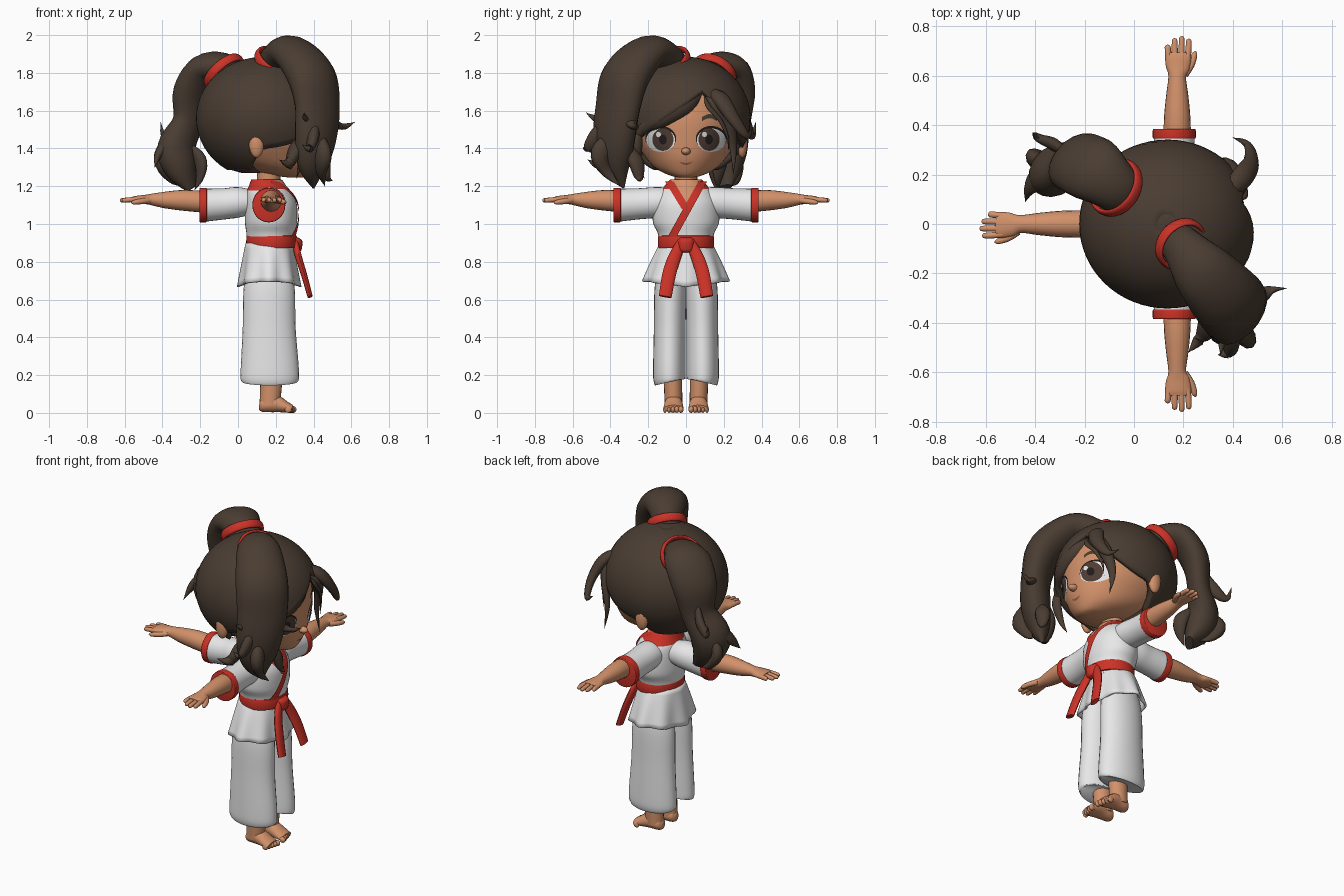
import bpy, math
from mathutils import Vector
from mathutils.bvhtree import BVHTree


def material(name, rgb):
    m = bpy.data.materials.new(name)
    m.diffuse_color = (*rgb, 1)
    return m


HAIR = material("dark_brown_hair", (0.068, 0.046, 0.032))
SKIN = material("warm_skin", (0.65, 0.285, 0.145))
WHITE = material("white_cloth", (0.8, 0.8, 0.8))
RED = material("red_trim", (0.6, 0.032, 0.02))
IRIS = material("brown_iris", (0.075, 0.046, 0.034))
BLACK = material("near_black", (0.015, 0.011, 0.01))
LIP = material("lip_brown", (0.36, 0.1, 0.06))


def mesh_object(name, verts, faces, mats, rule=None, thick=0):
    me = bpy.data.meshes.new(name)
    me.from_pydata([tuple(v) for v in verts], [], faces)
    for m in mats:
        me.materials.append(m)
    for p in me.polygons:
        p.use_smooth = True
        if rule:
            p.material_index = rule(p.center)
    me.set_sharp_from_angle(angle=math.radians(50))
    ob = bpy.data.objects.new(name, me)
    bpy.context.collection.objects.link(ob)
    if thick:
        mod = ob.modifiers.new("thickness", 'SOLIDIFY')
        mod.thickness, mod.offset = thick, -1
    return ob


def spline(pts, steps):
    out = []
    p = [pts[0]] + list(pts) + [pts[-1]]
    for i in range(1, len(p) - 2):
        for s in range(steps):
            t = s / steps
            out.append([0.5 * (2 * b + (c - a) * t + (2 * a - 5 * b + 4 * c - d) * t * t
                               + (3 * b - a - 3 * c + d) * t ** 3)
                        for a, b, c, d in zip(p[i - 1], p[i], p[i + 1], p[i + 2])])
    return out + [list(pts[-1])]


def tube(name, pts, mats, ref=(1, 0, 0), n=20, steps=5, rule=None, axis=None):
    """Smooth tapered tube; points are x, y, z, half width across ref, half width along ref."""
    path = spline(pts, steps)
    verts, faces, ref = [], [], Vector(ref)
    for i, q in enumerate(path):
        t = Vector(path[min(i + 1, len(path) - 1)][:3]) - Vector(path[max(i - 1, 0)][:3])
        t = Vector(axis) if axis else t
        side = ref.cross(t).normalized()
        up = t.cross(side).normalized()
        for k in range(n):
            a = 2 * math.pi * k / n
            verts.append(Vector(q[:3]) + side * (max(q[3], .001) * math.cos(a))
                         + up * (max(q[4], .001) * math.sin(a)))
    for i in range(len(path) - 1):
        for k in range(n):
            a, b = i * n + k, i * n + (k + 1) % n
            faces.append((a, b, b + n, a + n))
    faces += [tuple(range(n))[::-1], tuple(range(len(verts) - n, len(verts)))]
    return mesh_object(name, verts, faces, mats, rule)


UP = (0, 0, 1)


def ball(name, loc, rad, mat):
    bpy.ops.mesh.primitive_uv_sphere_add(segments=20, ring_count=12, location=loc)
    ob = bpy.context.object
    ob.name, ob.scale = name, rad
    ob.data.materials.append(mat)
    bpy.ops.object.shade_smooth()


def closed_sheet(name, f, nu, nv, mat, thick):
    verts = [f(2 * math.pi * i / nu, j / nv) for j in range(nv + 1) for i in range(nu)]
    faces = [(j * nu + i, (j + 1) * nu + i, (j + 1) * nu + (i + 1) % nu, j * nu + (i + 1) % nu)
             for j in range(nv) for i in range(nu)]
    return mesh_object(name, verts, faces, [mat], thick=thick)


def front_grid(name, target, f, nu, nv, mat, off):
    """Thin painted patch dropped onto the +x side of a target; f(u, v) gives y, z."""
    me = target.data
    tree = BVHTree.FromPolygons([v.co for v in me.vertices], [tuple(p.vertices) for p in me.polygons])
    verts = []
    for j in range(nv + 1):
        for i in range(nu + 1):
            y, z = f(i / nu, j / nv)
            hit = tree.ray_cast(Vector((2, y, z)), Vector((-1, 0, 0)))[0]
            verts.append(((hit.x if hit else 0.17) + off, y, z))
    w = nu + 1
    faces = [(j * w + i, j * w + i + 1, (j + 1) * w + i + 1, (j + 1) * w + i)
             for j in range(nv) for i in range(nu)]
    ob = mesh_object(name, verts, faces, [mat])
    if sum(p.normal.x for p in ob.data.polygons) < 0:
        ob.data.flip_normals()
    return ob


def oval(name, target, cy, cz, ry, rz, mat, off):
    front_grid(name, target, lambda u, v: (cy - v * ry * math.cos(6.2832 * u), cz - v * rz * math.sin(6.2832 * u)),
               28, 6, mat, off)


def strip(name, target, a, b, w, mat, off):
    front_grid(name, target, lambda u, v: (a[0] + (b[0] - a[0]) * v + w * (u - .5), a[1] + (b[1] - a[1]) * v),
               4, 14, mat, off)


# head, ears, neck
head = tube("head", [(.32, 0, 1.245, .03, .04), (.29, 0, 1.257, .085, .1), (.225, 0, 1.295, .16, .19),
                     (.165, 0, 1.36, .22, .275), (.145, 0, 1.45, .272, .305), (.13, 0, 1.57, .3, .32),
                     (.13, 0, 1.70, .26, .28), (.13, 0, 1.82, .13, .14)], [SKIN], n=48, steps=6, axis=UP)
tube("neck", [(.16, 0, 1.12, .075, .07), (.16, 0, 1.2, .06, .06), (.17, 0, 1.33, .065, .07)], [SKIN], axis=UP)
ball("nose", (.448, 0, 1.385), (.034, .024, .02), SKIN)
for s in (-1, 1):
    ball("ear", (.098, s * .297, 1.425), (.04, .028, .074), SKIN)

# painted face
front_grid("lips", head, lambda u, v: (-.038 + .076 * u, 1.318 + .012 * (2 * u - 1) ** 2
           + (v - .5) * .012 * (1 - (2 * u - 1) ** 2)), 12, 2, LIP, .003)
for s in (-1, 1):
    oval("lashes", head, s * .134, 1.452, .082, .067, BLACK, .002)
    oval("eye_white", head, s * .134, 1.444, .077, .062, WHITE, .004)
    oval("iris", head, s * .122, 1.447, .056, .06, IRIS, .006)
    oval("pupil", head, s * .122, 1.447, .02, .026, BLACK, .0075)
    oval("eye_glint", head, s * .122 - .024, 1.474, .013, .014, WHITE, .009)
    front_grid("eyebrow", head, lambda u, v: (s * .125 - .04 + .08 * u, 1.555 + .016 * math.sin(3.14 * u)
               + (v - .5) * .022), 8, 2, HAIR, .004)


# hair cap with a side-swept hairline
def hair_cap(az, v):
    d = abs((az + math.pi) % (2 * math.pi) - math.pi)
    y = .33 * math.sin(az)
    brow = 1.71 - (1.3 * (y - .1) if y > .1 else .72 * (.1 - y))
    k = min(1, max(0, (d - 1.5) / .45))
    k = k * k * (3 - 2 * k)
    low = brow * (1 - k) + 1.285 * k
    e0 = math.asin(max(-.9, min(.95, (low - 1.56) / .325)))
    el = 1.5 + (e0 - 1.5) * v
    c = math.cos(el)
    return (.135 + .357 * c * math.cos(az), .342 * c * math.sin(az), 1.56 + .325 * math.sin(el))


closed_sheet("hair_cap", hair_cap, 64, 20, HAIR, .035)
ball("crown_hair", (.135, 0, 1.865), (.07, .07, .0215), HAIR)
tube("nape_hair", [(.07, 0, 1.27, .09, .05), (.03, 0, 1.3, .15, .1), (.01, 0, 1.35, .21, .13),
                   (-.01, 0, 1.44, .26, .16)], [HAIR], axis=UP)


# ponytails and their ties
def tie(loc, axis, r):
    bpy.ops.mesh.primitive_torus_add(location=loc, major_radius=r, minor_radius=.011, major_segments=32,
                                     minor_segments=10, rotation=Vector(axis).to_track_quat('Z', 'Y').to_euler())
    ob = bpy.context.object
    ob.name, ob.scale = "hair_tie", (1, 1, 2.3)
    ob.data.materials.append(RED)
    bpy.ops.object.shade_smooth()


tube("front_ponytail", [(.165, -.06, 1.8, .08, .08), (.195, -.09, 1.87, .08, .085), (.28, -.195, 1.91, .088, .125),
                        (.385, -.315, 1.79, .105, .15), (.42, -.36, 1.62, .085, .145), (.41, -.38, 1.45, .085, .13),
                        (.395, -.37, 1.31, .065, .09), (.40, -.33, 1.19, .005, .005)], [HAIR], ref=(.7, .7, 0))
tube("back_ponytail", [(-.03, .12, 1.77, .085, .1), (-.08, .155, 1.825, .08, .105), (-.165, .22, 1.82, .08, .135),
                       (-.24, .255, 1.7, .08, .13), (-.265, .255, 1.54, .065, .1), (-.325, .22, 1.4, .09, .115),
                       (-.3, .205, 1.29, .08, .095), (-.24, .2, 1.19, .025, .05)], [HAIR], ref=(.6, .7, 0))
tie((.19, -.082, 1.855), (.6, -.55, .9), .102)
tie((-.073, .148, 1.802), (-.65, .42, .75), .114)


# loose locks
def lock(name, r, *pts):
    n = len(pts) - 1
    rad = [r * (1 - (i / n) ** 2) * (.25 if i == 0 else 1) for i in range(n + 1)]
    tube(name, [(*p, a, a * .7) for p, a in zip(pts, rad)], [HAIR], ref=(.8, .5, .33), n=10)


lock("ponytail_curl", .04, (.45, -.34, 1.68), (.49, -.31, 1.56), (.55, -.27, 1.515), (.62, -.26, 1.54))
lock("ponytail_curl", .05, (.4, -.36, 1.6), (.4, -.46, 1.48), (.38, -.52, 1.4), (.34, -.53, 1.42))
lock("ponytail_curl", .065, (.42, -.36, 1.5), (.45, -.45, 1.38), (.44, -.42, 1.28), (.46, -.35, 1.2))
lock("ponytail_curl", .06, (.38, -.36, 1.5), (.31, -.4, 1.4), (.27, -.46, 1.32), (.22, -.52, 1.34))
lock("ponytail_curl", .05, (.42, -.35, 1.45), (.45, -.27, 1.34), (.47, -.25, 1.25), (.5, -.25, 1.23))
lock("ponytail_curl", .045, (.41, -.35, 1.72), (.39, -.42, 1.62), (.36, -.47, 1.56), (.35, -.53, 1.59))
lock("tail_curl", .04, (-.27, .28, 1.65), (-.32, .32, 1.52), (-.39, .35, 1.47), (-.41, .37, 1.54))
lock("tail_curl", .06, (-.28, .24, 1.55), (-.36, .2, 1.44), (-.42, .15, 1.37), (-.44, .09, 1.3))
lock("tail_curl", .055, (-.32, .24, 1.42), (-.4, .26, 1.33), (-.35, .26, 1.24), (-.28, .24, 1.2))
lock("tail_curl", .05, (-.26, .22, 1.42), (-.2, .18, 1.34), (-.2, .17, 1.25), (-.23, .17, 1.18))
lock("fringe", .065, (.36, .1, 1.72), (.43, .0, 1.645), (.435, -.12, 1.565), (.37, -.23, 1.5), (.32, -.29, 1.38))
lock("fringe", .05, (.37, .09, 1.72), (.42, .16, 1.64), (.4, .225, 1.54), (.37, .25, 1.4), (.39, .25, 1.26))
lock("fringe", .03, (.33, -.25, 1.56), (.36, -.255, 1.44), (.33, -.25, 1.32), (.31, -.22, 1.24))
lock("side_curl", .05, (.34, .1, 1.72), (.43, .18, 1.665), (.475, .25, 1.56), (.46, .32, 1.47), (.4, .35, 1.5))
lock("fringe_wisp", .016, (.43, .1, 1.67), (.45, .12, 1.62), (.44, .18, 1.55), (.42, .22, 1.46), (.41, .225, 1.38))

# jacket body, collar, skirt
torso = tube("jacket", [(.175, 0, .86, .135, .125), (.175, 0, .945, .148, .13), (.175, 0, 1.01, .175, .138),
                        (.175, 0, 1.1, .172, .137), (.165, 0, 1.16, .15, .122), (.155, 0, 1.2, .115, .098),
                        (.15, 0, 1.235, .085, .08)], [WHITE, RED], n=40, steps=8, axis=UP,
             rule=lambda c: int(c.z > 1.178 + .1 * max(0, c.x - .15)))
front_grid("bare_chest", torso, lambda u, v: ((u - .5) * .155 * v, 1.08 + .153 * v), 8, 10, SKIN, .004)
strip("collar_under", torso, (-.088, 1.225), (.0, 1.08), .046, RED, .006)
strip("collar_over", torso, (.088, 1.225), (-.075, .93), .046, RED, .009)


def skirt(a, v):
    w = math.cos(8 * a) * .01 * v
    return (.165 + (.125 + .036 * v + w) * math.cos(a), (.135 + .088 * v ** .85 + w) * math.sin(a),
            .9 - (.232 - .03 * abs(math.sin(a))) * v)


closed_sheet("jacket_skirt", skirt, 80, 8, WHITE, .012)

# belt, knot, hanging ends
tube("belt", [(.178, 0, .872, .143, .13), (.178, 0, .88, .148, .134), (.178, 0, .93, .148, .134),
              (.178, 0, .938, .143, .13)], [RED], n=40, steps=2, axis=UP)
tube("belt_knot", [(.3, 0, .848, .028, .018), (.306, 0, .862, .04, .03), (.308, 0, .91, .042, .032),
                   (.3, 0, .928, .034, .018)], [RED], axis=UP)
for s in (-1, 1):
    tube("belt_end", [(.3, s * .02, .91, .024, .018), (.322, s * .062, .82, .034, .018),
                      (.35, s * .09, .73, .036, .016), (.382, s * .11, .615, .034, .014)], [RED], n=12)

# trousers, feet
for s in (-1, 1):
    tube("trouser_leg", [(.165, s * .07, .8, .07, .11), (.165, s * .082, .66, .084, .135),
                         (.165, s * .086, .45, .084, .14), (.168, s * .088, .25, .086, .153),
                         (.168, s * .088, .18, .085, .154), (.168, s * .086, .163, .078, .145)], [WHITE], n=28)
    tube("ankle", [(.18, s * .07, .25, .05, .06), (.174, s * .068, .13, .048, .057),
                   (.168, s * .066, .04, .047, .054)], [SKIN])
    tube("foot", [(.112, s * .066, .04, .02, .015), (.13, s * .066, .04, .036, .038), (.19, s * .066, .05, .047, .046),
                  (.25, s * .066, .032, .031, .052), (.285, s * .066, .022, .02, .05)], [SKIN], ref=(0, 1, 0))
    for k in range(5):
        ball("toe", (.29 - .006 * k, s * (.027 + .021 * k), .018), (.019, .014 - .001 * k, .018), SKIN)


# arms: two sideways, one to the rear
def arm(place, ref, cut=0):
    def part(name, pts, mats, n=20):
        tube(name, [(*place(x, d, z), a, b) for x, d, z, a, b in pts], mats, ref, n, 5)
    part("sleeve", [(-.01, .04, 1.115, .06, .07), (-.01, .13, 1.115, .08, .085),
                    (-.012, .25 - cut, 1.107, .082, .08), (-.012, .352 - cut, 1.1, .087, .083)], [WHITE], 28)
    part("cuff", [(-.012, .345 - cut, 1.1, .086, .082), (-.012, .35 - cut, 1.1, .091, .087),
                  (-.012, .38 - cut, 1.1, .091, .087), (-.012, .385 - cut, 1.1, .086, .083)], [RED], 28)
    part("forearm", [(0, .28, 1.115, .058, .056), (0, .42, 1.125, .055, .054), (0, .52, 1.127, .044, .045),
                     (0, .595, 1.13, .03, .036), (.003, .63, 1.13, .024, .048), (.004, .675, 1.13, .019, .053),
                     (.004, .695, 1.13, .014, .046)], [SKIN])
    for k in range(4):
        x, tip = -.034 + .025 * k, (.725, .752, .76, .75)[k]
        part("finger", [(x, .665, 1.13, .014, .014), (x * 1.12, .71, 1.128, .013, .013),
                        (x * 1.15, tip - .008, 1.125, .011, .011), (x * 1.15, tip, 1.124, .003, .003)], [SKIN], 10)
    part("thumb", [(.03, .605, 1.125, .016, .016), (.056, .645, 1.12, .015, .015),
                   (.07, .685, 1.115, .012, .012), (.073, .7, 1.113, .003, .003)], [SKIN], 10)


arm(lambda x, d, z: (.175 + x, d, z), (1, 0, 0))
arm(lambda x, d, z: (.175 + x, -d, z), (1, 0, 0))
arm(lambda x, d, z: (.135 - d, -x, z), (0, 1, 0), .045)
